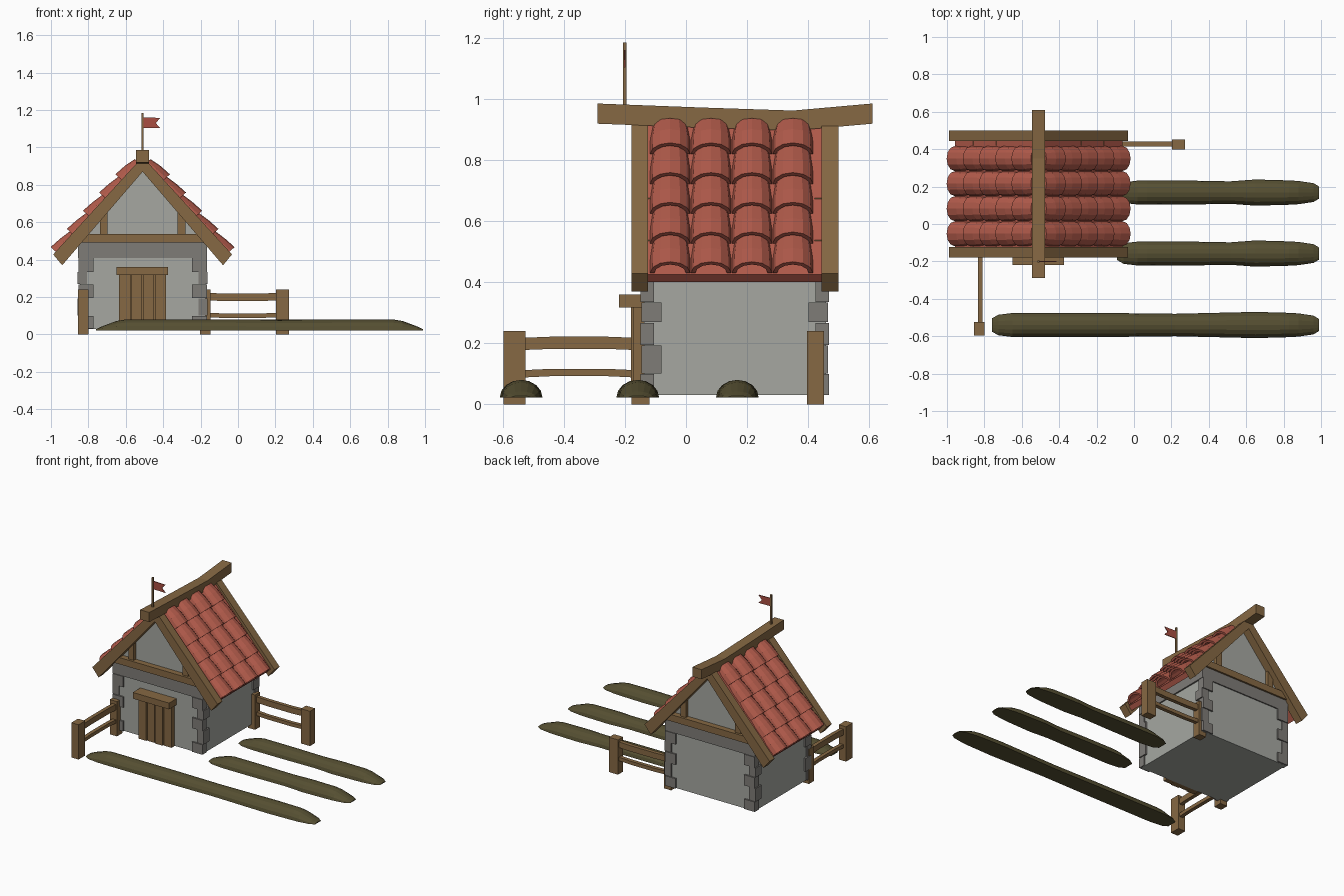
import bpy, bmesh, math
from mathutils import Vector

if "Cube" in bpy.data.objects:
    bpy.data.objects.remove(bpy.data.objects["Cube"])

CX, CY = -0.51, 0.16          # centre of the house


def mat(name, r, g, b):
    m = bpy.data.materials.new(name)
    m.diffuse_color = (*[(c / 255) ** 2.2 for c in (r, g, b)], 1)
    m.use_nodes = True
    m.node_tree.nodes["Principled BSDF"].inputs["Base Color"].default_value = m.diffuse_color
    return m


WALL = mat("plaster grey", 164, 166, 160)
STONE = mat("stone grey", 126, 123, 119)
WOOD = mat("wood brown", 133, 104, 69)
RED = mat("tile red", 176, 91, 76)
FLAG = mat("flag red", 168, 80, 68)
SOIL = mat("soil olive", 86, 80, 53)


def finish(name, bm, m):
    bmesh.ops.recalc_face_normals(bm, faces=bm.faces)
    me = bpy.data.meshes.new(name)
    bm.to_mesh(me)
    bm.free()
    me.materials.append(m)
    ob = bpy.data.objects.new(name, me)
    bpy.context.collection.objects.link(ob)
    return ob


def loft(bm, rings):
    """Skin a list of closed rings and cap both ends."""
    vs = [[bm.verts.new(p) for p in r] for r in rings]
    n = len(vs[0])
    for a, b in zip(vs, vs[1:]):
        for i in range(n):
            j = (i + 1) % n
            bm.faces.new((a[i], a[j], b[j], b[i]))
    bm.faces.new(vs[0])
    bm.faces.new(vs[-1][::-1])


def add_box(bm, x0, x1, y0, y1, z0, z1):
    loft(bm, [[(x0, y0, z), (x1, y0, z), (x1, y1, z), (x0, y1, z)] for z in (z0, z1)])


def box(name, m, *d):
    bm = bmesh.new()
    add_box(bm, *d)
    return finish(name, bm, m)


def prism(name, m, pts, y0, y1):
    """Extrude an x/z outline (x relative to the ridge) along y."""
    bm = bmesh.new()
    loft(bm, [[(CX + x, y, z) for x, z in pts] for y in (y0, y1)])
    return finish(name, bm, m)


# House body, stone band and gable block
box("walls", WALL, CX - .335, CX + .335, -.138, .458, .03, .42)
box("stone_band", STONE, CX - .345, CX + .345, -.146, .466, .41, .497)
prism("gable_walls", WALL, [(-.34, .49), (.34, .49), (0, .90)], -.118, .438)

# Corner stones, alternating long and short
bm = bmesh.new()
levels = [.03, .10, .193, .268, .334, .41]
for sx in (-1, 1):
    for sy in (-1, 1):
        for i in range(5):
            lx, ly = (.08, .045) if i % 2 == 0 else (.05, .068)
            out = .348 if i % 2 else .343
            xs = sorted((CX + sx * out, CX + sx * (out - lx)))
            ys = sorted((CY + sy * (.309 - .004 * (i % 2)), CY + sy * (.309 - ly)))
            add_box(bm, *xs, *ys, levels[i] + .001, levels[i + 1] - .001)
finish("corner_stones", bm, STONE)

# Timber on both gables: tie beam, posts and barge boards
for end, s in (("front", -1), ("back", 1)):
    def ys(a, b):
        return sorted((CY + s * a, CY + s * b))
    box(end + "_tie_beam", WOOD, CX - .35, CX + .35, *ys(.26, .318), .492, .538)
    for x in (-.208, .208):
        box(end + "_gable_post", WOOD, CX + x - .021, CX + x + .021, *ys(.26, .302), .53, .675)
    prism(end + "_barge_boards", WOOD, [(0, .95), (.478, .428), (.43, .37), (0, .87),
          (-.43, .37), (-.478, .428)], *ys(.284, .339))

# Roof slab and arched tiles
prism("roof_slab", RED, [(0, .93), (.448, .425), (.425, .40), (0, .885),
      (-.425, .40), (-.448, .425)], -.126, .446)
SL = math.atan(1.125)
bm = bmesh.new()


def tile_ring(side, yc, dx, w, h, lift):
    """Arch cross-section standing on the roof slope at distance dx from the ridge."""
    ring = []
    for t, order in ((0, range(7)), (.014, range(6, -1, -1))):
        for k in order:
            a = math.pi * k / 6
            n = (h - t) * math.sin(a) + lift
            ring.append((CX + side * (dx + n * math.sin(SL)), yc - (w - t) * math.cos(a),
                         .93 - dx * 1.125 + n * math.cos(SL)))
    return ring


for side in (-1, 1):
    for c in range(4):
        yc = -.052 + c * .134
        for r in range(5):
            d = .447 - r * .0865
            loft(bm, [tile_ring(side, yc, d, .066, .056, .004),
                      tile_ring(side, yc, d - .045, .065, .052, .0),
                      tile_ring(side, yc, max(d - .098, .015), .057, .040, -.004)])
finish("roof_tiles", bm, RED)

# Sagging ridge beam
bm = bmesh.new()
loft(bm, [[(CX - .035, y, z), (CX + .035, y, z), (CX + .035, y, z + .066), (CX - .035, y, z + .066)]
          for y, z in ((-.29, .919), (.05, .906), (.35, .896), (.61, .919))])
finish("ridge_beam", bm, WOOD)

# Flag and pole
box("flag_pole", WOOD, CX - .005, CX + .005, -.206, -.195, .95, 1.185)
prism("flag", FLAG, [(.004, 1.16), (.095, 1.158), (.07, 1.13), (.095, 1.103), (.004, 1.105)], -.203, -.198)

# Door planks with backing, and lintel
box("door_backing", WOOD, -.632, -.388, -.155, -.13, .03, .32)
bm = bmesh.new()
for i, (a, b) in enumerate(((-.636, -.575), (-.569, -.515), (-.509, -.45), (-.444, -.386))):
    add_box(bm, a, b, -.18 + .006 * (i % 2), -.14, .03, .32)
finish("door_planks", bm, WOOD)
box("door_lintel", WOOD, -.65, -.373, -.22, -.13, .317, .36)


# Fences: posts and slightly bent rails
def rail(name, p, q, w, h, bend):
    p, q = Vector(p), Vector(q)
    side = (q - p).cross(Vector((0, 0, 1))).normalized() * w / 2
    up = Vector((0, 0, h / 2))
    bm = bmesh.new()
    rings = []
    for t in (0, .25, .75, 1):
        o = p.lerp(q, t) + Vector((0, 0, bend * math.sin(math.pi * t)))
        rings.append([o - side - up, o + side - up, o + side + up, o - side + up])
    loft(bm, rings)
    finish(name, bm, WOOD)


box("left_fence_outer_post", WOOD, -.855, -.80, -.597, -.525, 0, .24)
box("left_fence_inner_post", WOOD, -.855, -.80, -.178, -.12, 0, .24)
box("right_fence_outer_post", WOOD, .203, .272, .397, .452, 0, .24)
box("right_fence_inner_post", WOOD, -.203, -.148, .397, .452, 0, .24)
for z, h, b in ((.198, .04, .005), (.1, .024, .006)):
    rail("left_fence_rail", (-.822, -.53, z), (-.822, -.17, z), .026, h, b)
    rail("right_fence_rail", (-.16, .427, z + .004), (.21, .427, z + .004), .026, h, -b)

# Soil ridges: half-round mounds with tapered ends
for name, x0, yc in (("front", -.76, -.54), ("middle", -.09, -.158), ("rear", -.09, .168)):
    bm = bmesh.new()
    rings = []
    L = .99 - x0
    for x, w, h in ((x0, .035, .006), (x0 + .035, .055, .022), (x0 + .11, .064, .05), (x0 + .16, .065, .058),
                    (x0 + .36 * L, .064, .058), (x0 + .56 * L, .060, .056), (.65, .070, .058),
                    (.83, .065, .058), (.88, .062, .05), (.96, .050, .02), (.99, .032, .006)):
        rings.append([(x, yc - w * math.cos(math.pi * k / 8), .022 + h * math.sin(math.pi * k / 8))
                      for k in range(9)])
    loft(bm, rings)
    finish(name + "_soil_ridge", bm, SOIL)
